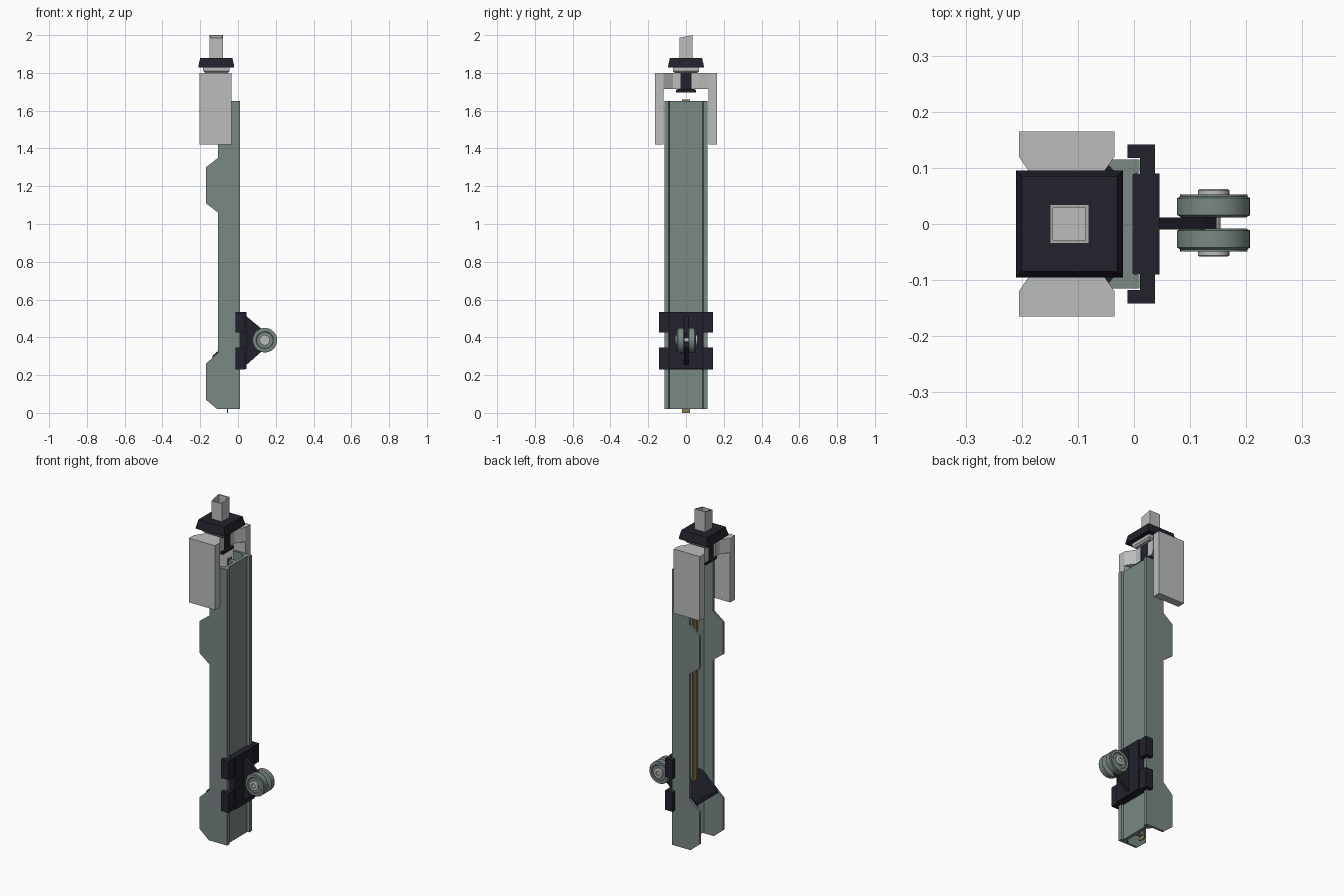
import bpy, bmesh, math
from mathutils import Vector

if "Cube" in bpy.data.objects:
    bpy.data.objects.remove(bpy.data.objects["Cube"])


def material(name, rgb):
    m = bpy.data.materials.new(name)
    m.diffuse_color = (*rgb, 1)
    m.use_nodes = True
    m.node_tree.nodes["Principled BSDF"].inputs["Base Color"].default_value = m.diffuse_color
    return m


GREEN = material("grey green metal", (0.19, 0.246, 0.23))
GREY = material("light grey metal", (0.50, 0.51, 0.51))
DARK = material("dark plastic", (0.016, 0.016, 0.025))
GOLD = material("brass", (0.30, 0.20, 0.07))


def finish(name, bm, mat):
    bmesh.ops.recalc_face_normals(bm, faces=bm.faces)
    me = bpy.data.meshes.new(name)
    bm.to_mesh(me)
    bm.free()
    me.materials.append(mat)
    ob = bpy.data.objects.new(name, me)
    bpy.context.collection.objects.link(ob)
    return ob


def prism(name, pts, axis, lo, hi, mat):
    """Extrude a 2D outline along x (pts y,z), y (pts x,z) or z (pts x,y)."""
    put = {"x": lambda a, b, c: (c, a, b),
           "y": lambda a, b, c: (a, c, b),
           "z": lambda a, b, c: (a, b, c)}[axis]
    bm = bmesh.new()
    face = bm.faces.new([bm.verts.new(put(a, b, lo)) for a, b in pts])
    res = bmesh.ops.extrude_face_region(bm, geom=[face])
    verts = [g for g in res["geom"] if isinstance(g, bmesh.types.BMVert)]
    bmesh.ops.translate(bm, verts=verts, vec=Vector(put(0, 0, hi - lo)))
    return finish(name, bm, mat)


def box(name, x, y, z, mat):
    return prism(name, [(x[0], y[0]), (x[1], y[0]), (x[1], y[1]), (x[0], y[1])],
                 "z", z[0], z[1], mat)


def frustum(name, cx, levels, mat):
    """Stacked square sections (half size, z), closed at both ends."""
    bm = bmesh.new()
    rings = [[bm.verts.new((cx + sx * h, sy * h, z))
              for sx, sy in ((-1, -1), (1, -1), (1, 1), (-1, 1))] for h, z in levels]
    for a, b in zip(rings, rings[1:]):
        for i in range(4):
            bm.faces.new((a[i], a[(i + 1) % 4], b[(i + 1) % 4], b[i]))
    bm.faces.new(rings[0])
    bm.faces.new(rings[-1])
    return finish(name, bm, mat)


def lathe(name, profile, centre, mat, n=32):
    """Spin a (radius, y) profile about the y axis, closed at both ends."""
    bm = bmesh.new()
    rings = [[bm.verts.new((centre[0] + r * math.cos(2 * math.pi * i / n), y,
                            centre[1] + r * math.sin(2 * math.pi * i / n)))
              for i in range(n)] for r, y in profile]
    for a, b in zip(rings, rings[1:]):
        for i in range(n):
            bm.faces.new((a[i], a[(i + 1) % n], b[(i + 1) % n], b[i]))
    bm.faces.new(rings[0])
    bm.faces.new(rings[-1])
    ob = finish(name, bm, mat)
    bpy.context.view_layer.objects.active = ob
    ob.select_set(True)
    bpy.ops.object.shade_smooth_by_angle(angle=math.radians(30))
    ob.select_set(False)
    return ob


# Channel: two eared side flanges, corner lips and a recessed web
flange = [(0.01, 0.02), (-0.11, 0.02), (-0.17, 0.07), (-0.17, 0.26), (-0.105, 0.32),
          (-0.105, 1.06), (-0.17, 1.11), (-0.17, 1.30), (-0.105, 1.35),
          (-0.105, 1.65), (0.01, 1.65)]
for s, side in ((-1, "front"), (1, "back")):
    prism(side + "_flange", flange, "y", s * 0.103, s * 0.115, GREEN)
    prism(side + "_corner_lip", [(0.01, s * 0.104), (0.01, s * 0.092), (-0.002, s * 0.088),
                                 (-0.022, s * 0.08), (-0.045, s * 0.104)],
          "z", 0.02, 1.65, GREEN)
box("channel_web", (-0.022, -0.002), (-0.09, 0.09), (0.02, 1.65), GREEN)

# Brass strip on its backing rail, and the sloped guide inside the channel
box("brass_strip", (-0.059, -0.052), (-0.02, 0.02), (0, 1.66), GOLD)
box("strip_rail", (-0.052, -0.02), (-0.014, 0.014), (0.02, 1.65), GREEN)
prism("sloped_guide", [(-0.14, 0.285), (-0.132, 0.305), (-0.105, 0.328), (-0.022, 0.41),
                       (-0.022, 0.385)], "y", -0.103, 0.103, DARK)

# Carriage clamped round the channel
for z0, z1, level in ((0.23, 0.345, "lower"), (0.425, 0.535, "upper")):
    box(level + "_clamp_bar", (0.011, 0.037), (-0.142, 0.142), (z0, z1), DARK)
    for s, side in ((-1, "front"), (1, "back")):
        y = sorted((s * 0.118, s * 0.142))
        box(f"{level}_{side}_clamp_hook", (-0.012, 0.03), y, (z0, z1), DARK)
box("carriage_plate", (-0.002, 0.045), (-0.09, 0.09), (0.232, 0.533), DARK)
prism("roller_fin", [(0.04, 0.25), (0.04, 0.515), (0.125, 0.445), (0.147, 0.42),
                     (0.147, 0.345), (0.125, 0.325)], "y", -0.01, 0.012, DARK)

# Rollers with hubs
C = (0.142, 0.385)
for s, side in ((-1, "front"), (1, "back")):
    o = 0.002
    lathe(side + "_roller", [(0.058, s * 0.010 + o), (0.065, s * 0.014 + o),
                             (0.065, s * 0.044 + o), (0.060, s * 0.047 + o),
                             (0.060, s * 0.051 + o), (0.046, s * 0.051 + o),
                             (0.043, s * 0.048 + o), (0.03, s * 0.048 + o)], C, GREEN)
    lathe(side + "_roller_hub", [(0.028, s * 0.045 + o), (0.028, s * 0.058 + o),
                                 (0.025, s * 0.060 + o), (0.013, s * 0.060 + o),
                                 (0.013, s * 0.054 + o)], C, GREY, 24)
lathe("axle", [(0.012, -0.04), (0.012, 0.04)], C, GREY, 16)

# Top bracket: two arms joined by a tapering bridge
X = -0.12
for s, side in ((-1, "front"), (1, "back")):
    y = sorted((s * 0.12, s * 0.165))
    box(side + "_bracket_arm", (X - 0.085, X + 0.085), y, (1.42, 1.80), GREY)
    prism(side + "_bracket_bridge", [(X - 0.085, s * 0.12), (X + 0.085, s * 0.12),
                                     (X + 0.05, s * 0.068), (X + 0.05, s * 0.03),
                                     (X - 0.05, s * 0.03), (X - 0.05, s * 0.068)],
          "z", 1.715, 1.80, GREY)

# Dark collar, washer, flared cap and hollow post with a slanted top
P = -0.115
frustum("collar", P, [(0.052, 1.695), (0.052, 1.71), (0.043, 1.715), (0.043, 1.81)], DARK)
frustum("washer_plate", P, [(0.06, 1.80), (0.07, 1.81), (0.07, 1.835)], GREY)
frustum("flared_cap", P, [(0.095, 1.828), (0.095, 1.835), (0.085, 1.88)], DARK)
post = frustum("post", P, [(0.035, 1.80), (0.035, 2.0), (0.029, 2.0), (0.029, 1.90)], GREY)
for v in post.data.vertices:
    if v.co.z > 1.95:
        v.co.z -= 0.014 * (0.035 - v.co.y) / 0.07
        if v.co.y > 0.034:
            v.co.z = 2.0
